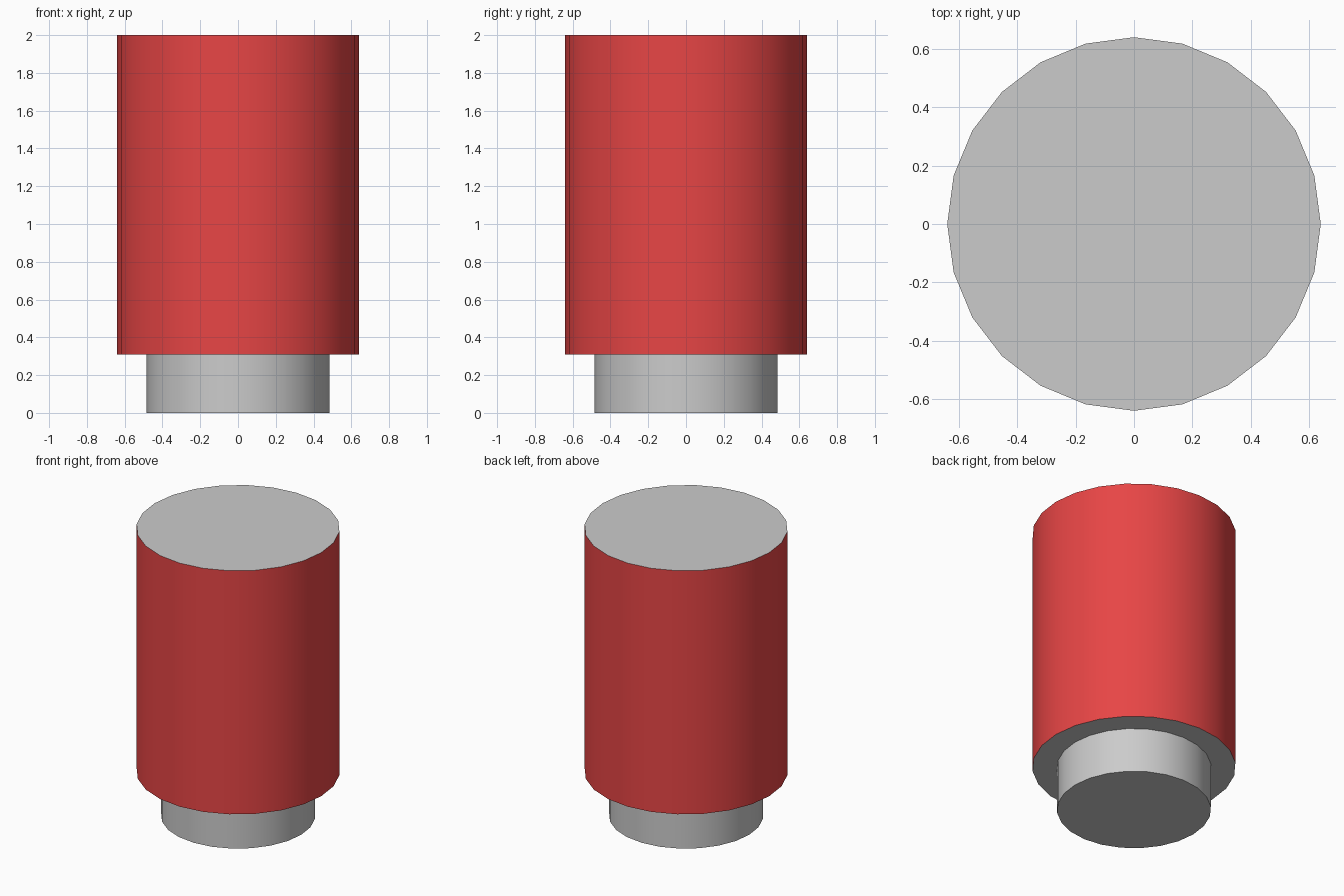
import bpy, bmesh, math

if "Cube" in bpy.data.objects:
    bpy.data.objects.remove(bpy.data.objects["Cube"])

SIDES = 24
# Outline from bottom rim to top rim: (radius, height)
PROFILE = [(0.485, 0.0), (0.485, 0.31), (0.64, 0.31), (0.64, 2.0)]


def make_material(name, color):
    mat = bpy.data.materials.new(name)
    mat.diffuse_color = color
    mat.use_nodes = True
    mat.node_tree.nodes["Principled BSDF"].inputs["Base Color"].default_value = mat.diffuse_color
    return mat


bm = bmesh.new()
rings = [[bm.verts.new((r * math.cos(2 * math.pi * i / SIDES),
                        r * math.sin(2 * math.pi * i / SIDES), z))
          for i in range(SIDES)] for r, z in PROFILE]

# Neck wall, underside step and sleeve wall (sleeve is red)
for k, (lower, upper) in enumerate(zip(rings, rings[1:])):
    for i in range(SIDES):
        j = (i + 1) % SIDES
        face = bm.faces.new((lower[i], lower[j], upper[j], upper[i]))
        face.material_index = 1 if k == 2 else 0

# Bottom and top caps
bm.faces.new(rings[0][::-1])
bm.faces.new(rings[-1])

mesh = bpy.data.meshes.new("stepped_cylinder")
bm.to_mesh(mesh)
bm.free()
mesh.materials.append(make_material("plain_grey", (0.8, 0.8, 0.8, 1)))
mesh.materials.append(make_material("red_sleeve", (0.8, 0.06, 0.06, 1)))

obj = bpy.data.objects.new("stepped_cylinder", mesh)
bpy.context.collection.objects.link(obj)
bpy.context.view_layer.objects.active = obj
obj.select_set(True)
bpy.ops.object.shade_smooth_by_angle(angle=math.radians(30))
